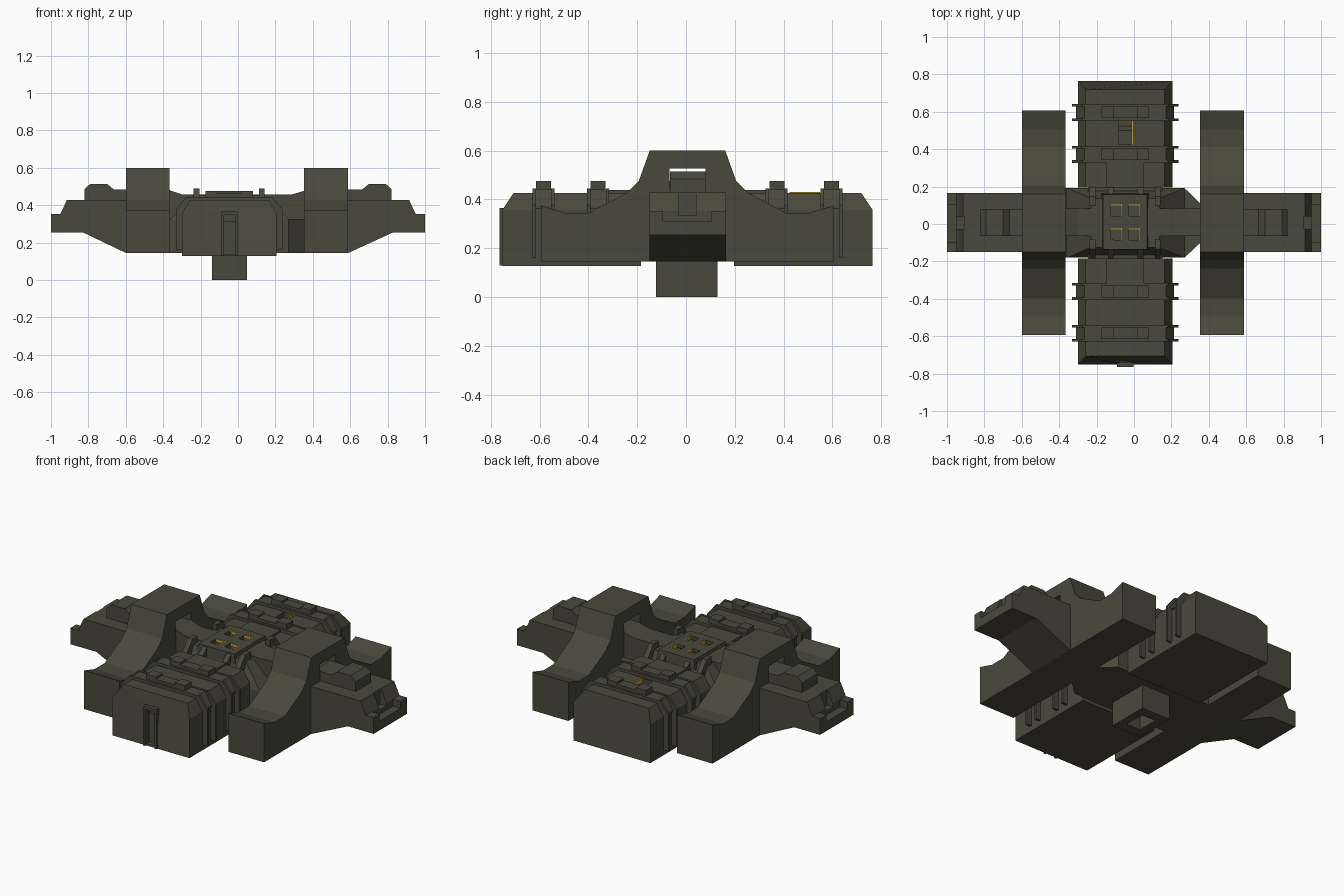
import bpy

if "Cube" in bpy.data.objects:
    bpy.data.objects.remove(bpy.data.objects["Cube"])

CX, CY = -0.047, 0.006   # hub centre


def material(name, rgb):
    m = bpy.data.materials.new(name)
    m.diffuse_color = (*rgb, 1)
    m.use_nodes = True
    m.node_tree.nodes["Principled BSDF"].inputs["Base Color"].default_value = m.diffuse_color
    return m


OLIVE = material("dark_olive", (0.068, 0.066, 0.046))
AMBER = material("amber", (0.55, 0.34, 0.03))


def loft(name, a, b, mat=OLIVE):
    """Solid between two matching polygon loops."""
    n = len(a)
    faces = [tuple(range(n))[::-1], tuple(range(n, 2 * n))]
    faces += [(i, (i + 1) % n, n + (i + 1) % n, n + i) for i in range(n)]
    me = bpy.data.meshes.new(name)
    me.from_pydata(list(a) + list(b), [], faces)
    me.materials.append(mat)
    ob = bpy.data.objects.new(name, me)
    bpy.context.collection.objects.link(ob)
    import bmesh
    bm = bmesh.new()
    bm.from_mesh(me)
    bmesh.ops.recalc_face_normals(bm, faces=bm.faces)
    bm.to_mesh(me)
    bm.free()
    return ob


def prism(name, pts, axis, lo, hi, mat=OLIVE):
    """Extrude a 2D profile along an axis."""
    put = {'x': lambda p, t: (t, p[0], p[1]),
           'y': lambda p, t: (p[0], t, p[1]),
           'z': lambda p, t: (p[0], p[1], t)}[axis]
    return loft(name, [put(p, lo) for p in pts], [put(p, hi) for p in pts], mat)


def rect(x0, x1, y0, y1):
    return [(x0, y0), (x1, y0), (x1, y1), (x0, y1)]


def box(name, x0, x1, y0, y1, z0, z1, mat=OLIVE):
    return prism(name, rect(x0, x1, y0, y1), 'z', z0, z1, mat)


def taper(name, lower, z0, upper, z1):
    return loft(name, [(x, y, z0) for x, y in rect(*lower)],
                [(x, y, z1) for x, y in rect(*upper)])


def cut(ob, *dims):
    c = box(ob.name + "_cutter", *dims)
    c.hide_render = True
    c.hide_viewport = True
    c.display_type = 'WIRE'
    m = ob.modifiers.new("cut", 'BOOLEAN')
    m.operation, m.solver, m.object = 'DIFFERENCE', 'EXACT', c


# side arches with a slot for the cross beam
half = [(0.6, 0.145), (0.6, 0.375), (0.5, 0.345), (0.405, 0.345),
        (0.245, 0.43), (0.2, 0.475), (0.155, 0.6)]
arch = [(y + CY, z) for y, z in half] + [(CY - y, z) for y, z in half[::-1]]
for side, x0, x1 in (("left", -0.6, -0.365), ("right", 0.352, 0.588)):
    a = prism(side + "_arch", arch, 'x', x0, x1)
    cut(a, x0 - 0.1, x1 + 0.1, -0.067, 0.08, 0.44, 0.528)

# outer arms, stepped tips and housings on top
for s, side in ((-1, "left"), (1, "right")):
    prof = [(0.3, 0.145), (0.6, 0.145), (0.83, 0.255), (1, 0.255), (1, 0.352),
            (0.95, 0.352), (0.915, 0.428), (0.3, 0.428)]
    if s > 0:
        prof[1] = (0.59, 0.145)
    # keep the arm from showing above the hub between the arches
    prof[0], prof[-1] = (0.4, 0.145), (0.4, 0.428)
    arm = prism(side + "_arm", [(s * x, z) for x, z in prof], 'y', -0.15, 0.165)
    e = sorted((s * 0.95, s * 1.1))
    cut(arm, *e, -0.095, 0.105, 0.31, 0.5)
    e = sorted((s * 0.91, s * 1.1))
    cut(arm, *e, -0.028, 0.04, 0.335, 0.6)
    prism(side + "_arm_housing",
          [(s * x, z) for x, z in ((0.55, 0.42), (0.822, 0.42), (0.822, 0.485), (0.79, 0.514),
                                   (0.7, 0.514), (0.665, 0.485), (0.55, 0.485))],
          'y', -0.065, 0.08)

# cross beam running through the slots
prism("cross_beam", [(-0.6, 0.3), (0.59, 0.3), (0.59, 0.482), (0.352, 0.476), (0.29, 0.458),
                     (-0.3, 0.458), (-0.365, 0.48), (-0.6, 0.482)], 'y', -0.065, 0.083)

# hub base, sloped hub, top platform
prism("hub_base", [(-0.37, -0.18), (0.27, -0.18), (0.355, -0.1), (0.355, 0.11),
                   (0.27, 0.192), (-0.37, 0.192)], 'z', 0.145, 0.325)
taper("hub_slope", (-0.36, 0.27, -0.18, 0.192), 0.325, (-0.23, 0.135, -0.125, 0.137), 0.455)
top = taper("hub_platform", (-0.175, 0.08, -0.14, 0.165), 0.42, (-0.165, 0.07, -0.135, 0.158), 0.476)

# four recessed hub windows with amber edges
for wx in (-0.094, 0.003):
    for wy in (-0.055, 0.073):
        cut(top, wx - 0.03, wx + 0.03, wy - 0.03, wy + 0.03, 0.45, 0.6)
        box("window_step", wx - 0.018, wx + 0.018, wy - 0.018, wy + 0.018, 0.44, 0.462)
        box("window_trim_back", wx - 0.03, wx + 0.03, wy + 0.024, wy + 0.03, 0.45, 0.475, AMBER)
        box("window_trim_side", wx + 0.024, wx + 0.03, wy - 0.03, wy + 0.03, 0.45, 0.475, AMBER)

# hub buttress ribs
for x, z in ((-0.175, 0.49), (-0.078, 0.47), (0.082, 0.47), (0.175, 0.49)):
    for s in (-1, 1):
        prism("hub_rib", [(CY + s * y, h) for y, h in
                          ((0.09, 0.4), (0.09, z), (0.14, z), (0.205, 0.41), (0.205, 0.3), (0.15, 0.3))],
              'x', CX + x - 0.015, CX + x + 0.015)


def section(w, z0, z1, c):
    """Module cross-section with sloped shoulders."""
    return [(CX - w, z0), (CX + w, z0), (CX + w, z1 - 0.068), (CX + w - c, z1),
            (CX - w + c, z1), (CX - w, z1 - 0.068)]


# front and back modules
for s, side in ((-1, "front"), (1, "back")):
    def ys(a, b):
        return sorted((CY + s * a, CY + s * b))

    # hull: straight body joined to a chamfered roof
    w = 0.253
    hull = prism(side + "_module", section(w, 0.128, 0.427, 0.042), 'y', *ys(0.19, 0.758))
    # pull the outer end's roof inward for the sloped end
    for v in hull.data.vertices:
        if abs(v.co.y - CY) > 0.5 and v.co.z > 0.4:
            v.co.y -= s * 0.045
    box(side + "_module_neck", CX - 0.2, CX + 0.2, *ys(0.12, 0.2), 0.145, 0.36)
    box(side + "_roof_walk", CX - 0.1, CX + 0.1, *ys(0.19, 0.33), 0.4, 0.438)

    # thin hoops in pairs, with a roof band and blocks between them
    for y in (0.328, 0.552):
        for k in (0.0, 0.076):
            prism("hoop", section(0.285, 0.16, 0.445, 0.055), 'y', *ys(y + k - 0.007, y + k + 0.007))
        prism("roof_band", section(0.262, 0.36, 0.442, 0.045), 'y', *ys(y, y + 0.076))
        box("roof_block", CX - 0.065, CX + 0.065, *ys(y + 0.008, y + 0.07), 0.43, 0.462)
        for bx in (-0.095, 0.095):
            box("roof_lug", CX + bx - 0.033, CX + bx + 0.033, *ys(y + 0.008, y + 0.07), 0.43, 0.475)

    if s < 0:
        # front doorway with frame and inner door panel
        cut(hull, -0.078, -0.016, -0.9, -0.69, 0.14, 0.348)
        for x in (-0.091, -0.016):
            box("door_jamb", x, x + 0.013, -0.765, -0.74, 0.13, 0.365)
        box("door_lintel", -0.091, -0.003, -0.765, -0.74, 0.348, 0.365)
        box("door_panel", -0.078, -0.016, -0.725, -0.69, 0.13, 0.315)
    else:
        # back roof hatch with amber edge
        cut(hull, -0.08, -0.008, 0.425, 0.55, 0.36, 0.6)
        taper("hatch_ramp", (-0.08, -0.008, 0.425, 0.53), 0.35, (-0.08, -0.008, 0.425, 0.5), 0.405)
        box("hatch_trim", -0.014, -0.006, 0.425, 0.55, 0.38, 0.431, AMBER)

# docking port beneath the hub
port = box("docking_port", -0.14, 0.048, -0.122, 0.13, 0, 0.2)
cut(port, -0.092, 0.0, -0.06, 0.068, -0.1, 0.09)
